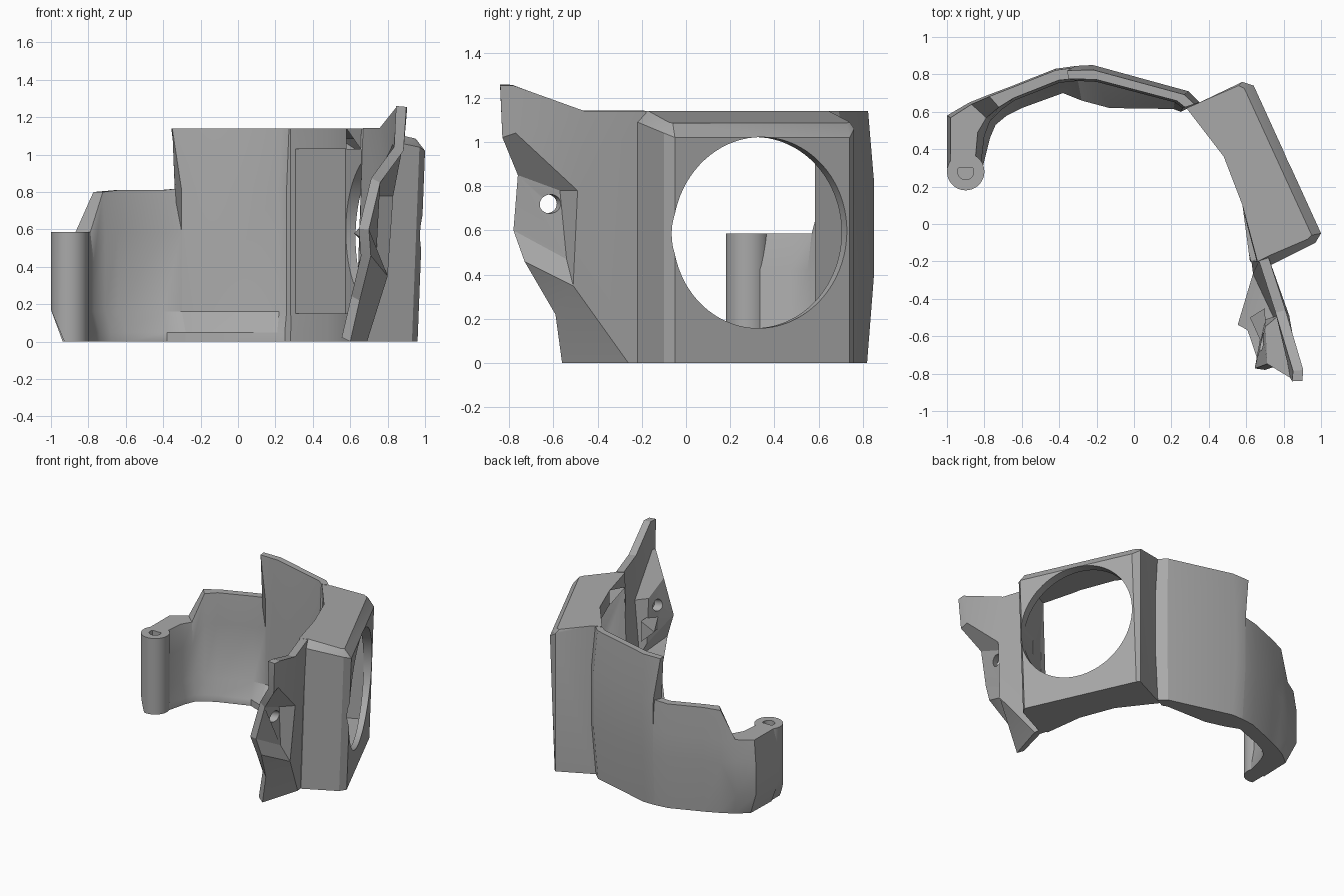
import bpy, bmesh, math
from mathutils import Vector, Matrix

cube = bpy.data.objects.get("Cube")
if cube:
    bpy.data.objects.remove(cube, do_unlink=True)

grey = bpy.data.materials.new("plain grey")
grey.use_nodes = True
COLOUR = (0.40, 0.40, 0.40, 1)
grey.diffuse_color = COLOUR
grey.node_tree.nodes["Principled BSDF"].inputs["Base Color"].default_value = COLOUR


def make(name, verts, faces, fix_normals=True):
    mesh = bpy.data.meshes.new(name)
    mesh.from_pydata(verts, [], faces)
    if fix_normals:
        bm = bmesh.new()
        bm.from_mesh(mesh)
        bmesh.ops.recalc_face_normals(bm, faces=bm.faces)
        bm.to_mesh(mesh)
        bm.free()
    mesh.materials.append(grey)
    obj = bpy.data.objects.new(name, mesh)
    bpy.context.collection.objects.link(obj)
    return obj


def loft(name, rings):
    """Skin closed rings of equal length and cap both ends."""
    n = len(rings[0])
    verts = [p for ring in rings for p in ring]
    faces = [(r * n + i, r * n + (i + 1) % n, (r + 1) * n + (i + 1) % n, (r + 1) * n + i)
             for r in range(len(rings) - 1) for i in range(n)]
    faces += [tuple(range(n)), tuple(range(len(verts) - n, len(verts)))]
    return make(name, verts, faces)


def smooth(obj, angle=28):
    bpy.ops.object.select_all(action='DESELECT')
    obj.select_set(True)
    bpy.context.view_layer.objects.active = obj
    bpy.ops.object.shade_smooth_by_angle(angle=math.radians(angle))


def cylinder(name, centre, axis, radius, length, sides=48):
    rot = Vector(axis).to_track_quat('Z', 'Y').to_matrix()
    rings = [[Vector(centre) + rot @ Vector((radius * math.cos(a), radius * math.sin(a), z))
              for a in (math.tau * i / sides for i in range(sides))]
             for z in (-length / 2, length / 2)]
    return loft(name, rings)


def cut(obj, cutter):
    mod = obj.modifiers.new("cut", 'BOOLEAN')
    mod.operation = 'DIFFERENCE'
    mod.solver = 'EXACT'
    mod.object = cutter
    bpy.context.view_layer.objects.active = obj
    bpy.ops.object.modifier_apply(modifier=mod.name)
    bpy.data.objects.remove(cutter, do_unlink=True)


# Curved back wall: each station is outer xy, inner xy, flange xy, top z, bulge z
def station(outer, inner, flange, top, low=0.4):
    o, i = Vector(outer), Vector(inner)
    foot, rim = o.lerp(i, 0.35), o.lerp(i, 0.3 if top > 1 else 0.1)
    high = max(0.72 * top, low + 0.05)
    rim_in = rim.lerp(i, 0.8)
    return [(*foot, 0), (*o, low), (*o, high), (*rim, top), (*rim_in, top),
            (*i, high), (*i, 0.16), (*flange, 0.05), (*flange, 0)]


tall = [station((0.35, 0.65), (0.26, 0.62), (0.25, 0.60), 1.14),
        station((0.29, 0.71), (0.22, 0.65), (0.21, 0.615), 1.14),
        station((-0.22, 0.85), (-0.2, 0.76), (-0.13, 0.62), 1.14),
        station((-0.31, 0.845), (-0.30, 0.765), (-0.28, 0.66), 1.14)]
# Sloping end of the tall wall down to the shoulder
edge = station((-0.36, 0.84), (-0.35, 0.765), (-0.36, 0.70), 1.14)
shoulder = station((-0.31, 0.845), (-0.30, 0.765), (-0.28, 0.66), 0.82)
tall[-1] = [(x - 0.05 * max(0, z - 0.8) / 0.34, y, z) for x, y, z in tall[-1]]
smooth(loft("back_wall", tall))

low = [shoulder,
       station((-0.42, 0.83), (-0.40, 0.755), (-0.38, 0.70), 0.81),
       station((-0.66, 0.735), (-0.64, 0.66), (-0.60, 0.62), 0.81),
       station((-0.78, 0.69), (-0.71, 0.61), (-0.68, 0.58), 0.80),
       station((-0.88, 0.65), (-0.77, 0.55), (-0.74, 0.53), 0.585, 0.17),
       station((-1.0, 0.58), (-0.80, 0.47), (-0.77, 0.46), 0.585, 0.17),
       station((-1.0, 0.30), (-0.82, 0.30), (-0.81, 0.30), 0.585, 0.17)]
smooth(loft("side_arm", low))

# Screw post at the end of the arm, with its outer foot chamfered
post = cylinder("screw_post", (-0.9, 0.28, 0.2925), (0, 0, 1), 0.1, 0.585)
chamfer = [[(-1.1, y, -0.02), (-0.92, y, -0.02), (-1.0, y, 0.17), (-1.1, y, 0.40)] for y in (0, 0.6)]
cut(post, loft("chamfer_cutter", chamfer))
cut(post, cylinder("post_hole_cutter", (-0.9, 0.28, 0.55), (0, 0, 1), 0.043, 0.3))
smooth(post)

# Fan housing: block with a chamfered sloping roof
rim = [(0.28, 0.62, 1.14), (0.34, 0.645, 1.14), (0.58, 0.76, 1.06), (0.64, 0.74, 1.02),
       (1.0, -0.05, 1.02), (0.97, -0.10, 1.04), (0.73, -0.22, 1.09), (0.66, -0.20, 1.14),
       (0.58, 0.10, 1.14), (0.48, 0.36, 1.14)]
n = len(rim)
floor = [(x - 0.04 * (x > 0.6), y, 0) for x, y, z in rim]
roof = [rim[0], rim[1], (0.56, 0.74, 1.09), (0.59, 0.725, 1.085), (0.95, -0.06, 1.085),
        (0.93, -0.08, 1.09), (0.72, -0.17, 1.14)] + rim[7:]
faces = [(i, (i + 1) % n, n + (i + 1) % n, n + i) for i in range(n)]
faces += [(n + i, n + i + 1, 2 * n + i + 1, 2 * n + i) for i in range(1, 7)]
faces += [tuple(range(n)), tuple(range(2 * n, 3 * n))]
housing = make("fan_housing", floor + rim + roof, faces)
bm = bmesh.new()
bm.from_mesh(housing.data)
bmesh.ops.remove_doubles(bm, verts=bm.verts, dist=0.0005)
bmesh.ops.dissolve_degenerate(bm, dist=0.0005, edges=bm.edges)
bmesh.ops.recalc_face_normals(bm, faces=bm.faces)
bm.to_mesh(housing.data)
bm.free()

# Square duct open to the inside, round fan opening through the outer face
along, out = Vector((0.414, -0.91, 0)), Vector((0.91, 0.414, 0))
centre = Vector((0.81, 0.335, 0.59))
duct = [[centre + out * d + along * s + Vector((0, 0, h))
         for s, h in ((-0.435, -0.44), (0.425, -0.44), (0.425, 0.44), (-0.435, 0.44))]
        for d in (-0.06, -0.8)]
cut(housing, loft("duct_cutter", duct))
cut(housing, cylinder("fan_hole_cutter", centre, out, 0.432, 0.4, 80))
smooth(housing)

# Front wing: outline, recessed screw pad and kinked foot, as x, y, z
P = dict(
    a=(0.72, -0.18, 1.14), b=(0.81, -0.46, 1.14), c=(0.905, -0.78, 1.255), d=(0.90, -0.84, 1.255),
    e=(0.885, -0.83, 1.02), f=(0.88, -0.77, 1.04), g=(0.83, -0.49, 0.78), h=(0.80, -0.51, 0.35),
    i=(0.69, -0.26, 0), j=(0.60, -0.56, 0), k=(0.65, -0.59, 0.22), l=(0.71, -0.73, 0.46),
    m=(0.70, -0.78, 0.60), n=(0.76, -0.76, 0.85), o=(0.75, -0.57, 0.78), p=(0.74, -0.54, 0.47),
    q=(0.68, -0.18, 0))
index = {key: number for number, key in enumerate(P)}
patches = "abghiq bcfg cdef fenog goph onmp hpml hlk hkji".split()
wing = make("front_wing", list(P.values()), [[index[c] for c in s] for s in patches], False)
thick = wing.modifiers.new("thickness", 'SOLIDIFY')
thick.thickness = 0.055
thick.offset = -1
bpy.context.view_layer.objects.active = wing
bpy.ops.object.modifier_apply(modifier=thick.name)
cut(wing, cylinder("wing_hole_cutter", (0.72, -0.62, 0.72), (0.95, 0.3, 0), 0.043, 0.5, 32))
smooth(wing, 15)

# Small pointed rib behind the screw pad
tip = (0.62, -0.50, 0.58)
make("pad_rib", [tip, (0.71, -0.70, 0.52), (0.71, -0.70, 0.66), (0.70, -0.45, 0.66), (0.70, -0.45, 0.50)],
     [(0, 1, 2), (0, 2, 3), (0, 3, 4), (0, 4, 1), (1, 2, 3, 4)])
